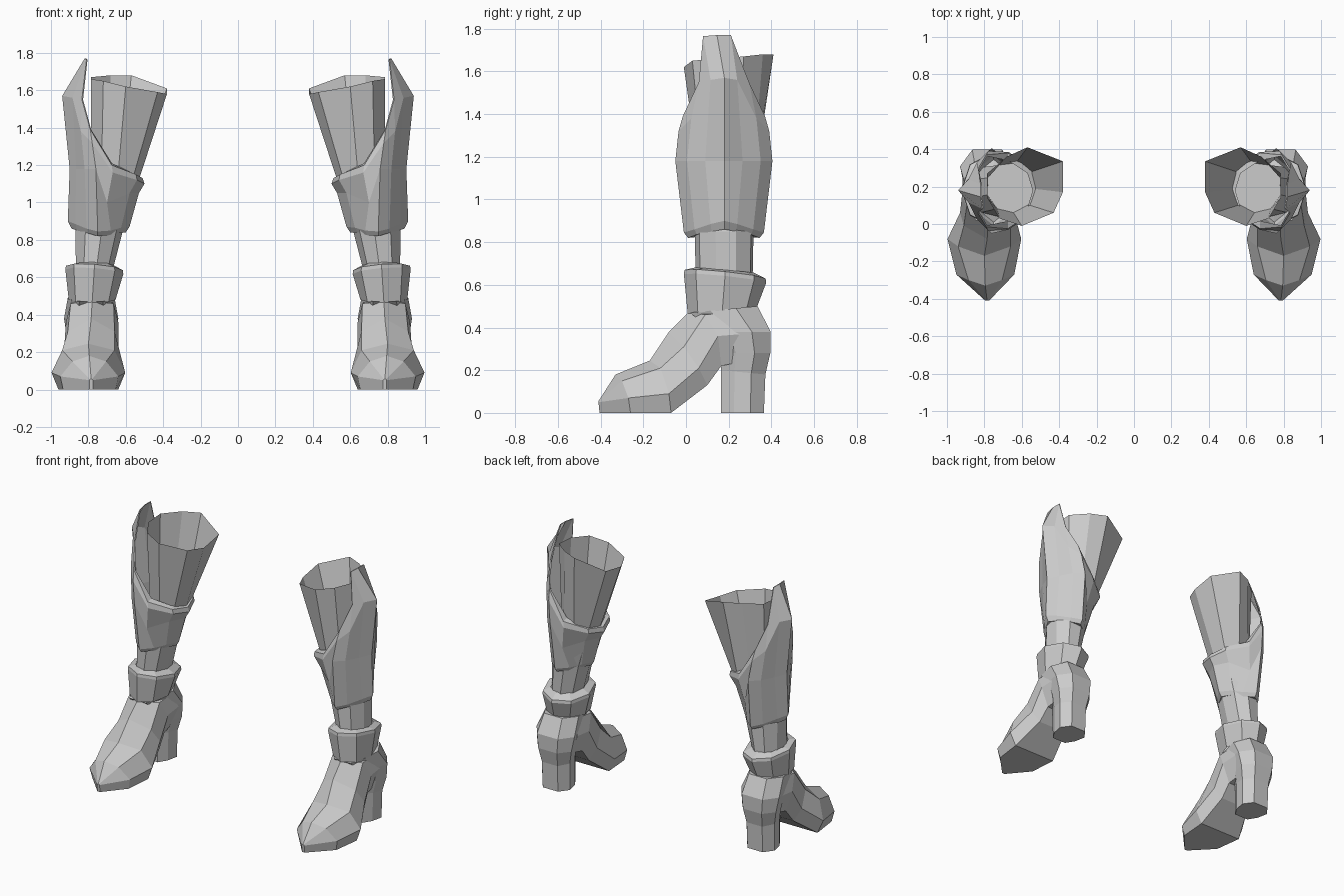
import bpy, bmesh
from math import sin, cos, radians, tau

cube = bpy.data.objects.get("Cube")
if cube:
    bpy.data.objects.remove(cube, do_unlink=True)

grey = bpy.data.materials.new("plain_grey")
grey.use_nodes = True
grey.diffuse_color = (0.6, 0.6, 0.6, 1)
grey.node_tree.nodes["Principled BSDF"].inputs["Base Color"].default_value = grey.diffuse_color


def ring(cx, cy, rx, ry, z, n=8, turn=0, tilt_x=0, tilt_y=0):
    """Ellipse of points, optionally tilted along x and y."""
    points = []
    for i in range(n):
        a = radians(turn) + tau * i / n
        points.append((cx + rx * cos(a), cy + ry * sin(a),
                       z + tilt_x * cos(a) + tilt_y * sin(a)))
    return points


def loft(name, rings, cap_start=False, cap_end=False):
    """Skin closed rings, once for each side of the pair."""
    for side, sign in (("left", 1), ("right", -1)):
        bm = bmesh.new()
        rows = [[bm.verts.new((sign * x, y, z)) for x, y, z in r] for r in rings]
        n = len(rows[0])
        for low, high in zip(rows, rows[1:]):
            for i in range(n):
                j = (i + 1) % n
                bm.faces.new((low[i], low[j], high[j], high[i]))
        if cap_start:
            bm.faces.new(rows[0][::-1])
        if cap_end:
            bm.faces.new(rows[-1])
        bmesh.ops.remove_doubles(bm, verts=bm.verts[:], dist=0.001)
        bmesh.ops.recalc_face_normals(bm, faces=bm.faces[:])
        mesh = bpy.data.meshes.new(f"{side}_{name}")
        bm.to_mesh(mesh)
        bm.free()
        mesh.materials.append(grey)
        bpy.context.collection.objects.link(bpy.data.objects.new(mesh.name, mesh))


# Foot: sections from toe to instep (centre x, then top, shoulder, side, bottom
# as half width, y, z)
sections = [
    (.785, [(0, -.41, .055), (.005, -.41, .055), (.01, -.41, .05), (.01, -.405, 0)]),
    (.795, [(0, -.33, .18), (.09, -.30, .15), (.155, -.27, .07), (.14, -.26, 0)]),
    (.80, [(0, -.17, .245), (.14, -.12, .21), (.197, -.08, .09), (.16, -.07, 0)]),
    (.785, [(0, -.08, .38), (.125, -.01, .31), (.145, .06, .21), (.11, .10, .13)]),
    (.78, [(0, .01, .47), (.115, .09, .46), (.14, .15, .36), (.10, .165, .22)]),
    (.78, [(0, .18, .48), (.11, .22, .47), (.135, .27, .37), (.09, .26, .24)]),
]
foot = []
for cx, section in sections:
    half = [(cx + w, y, z) for w, y, z in section]
    foot.append(half + [(2 * cx - x, y, z) for x, y, z in half[:0:-1]])
loft("foot", foot, cap_start=True, cap_end=True)


# Block heel, narrow in front and broad behind, flowing into the heel counter
def heel_ring(front, back, half_width, z, tilt=0):
    outline = [(.5, 0), (.85, .3), (1, .68), (.55, 1)]
    outline += [(-w, t) for w, t in reversed(outline)]
    return [(.785 + half_width * w, front + (back - front) * t, z + tilt * t)
            for w, t in outline]


loft("heel", [
    heel_ring(.165, .365, .105, 0),
    heel_ring(.165, .372, .108, .20, -.02),
    heel_ring(.165, .395, .13, .28),
    heel_ring(.12, .397, .145, .38),
    heel_ring(.02, .335, .125, .47, .03),
], cap_start=True, cap_end=True)

# Flared ankle cuff with a rim folded inward
loft("ankle_cuff", [
    ring(.78, .17, .125, .162, .48, tilt_y=.015),
    ring(.768, .183, .155, .193, .63, tilt_x=.012, tilt_y=-.02),
    ring(.768, .183, .152, .19, .65, tilt_x=.012, tilt_y=-.02),
    ring(.775, .18, .10, .135, .67, tilt_y=-.012),
])

# Ankle tube between the cuff and the calf guard
knee = ring(.66, .195, .13, .135, 1.12, 9, -17)
loft("ankle_tube", [
    ring(.775, .18, .095, .135, .6, 9, -17),
    ring(.745, .18, .13, .14, .85, 9, -17),
    knee,
])

# Leg tube leaning inward to an open top, closed at its floor
top_edge = [(.785, .14, 1.66), (.785, .27, 1.67), (.68, .36, 1.68),
            (.57, .41, 1.68), (.38, .335, 1.61), (.38, .17, 1.58),
            (.43, .06, 1.59), (.60, -.01, 1.62), (.72, .03, 1.65)]
loft("leg_tube", [knee, top_edge], cap_start=True)

# Calf guard columns from the outer side round the front to the inner side
columns = [
    [(.89, .18, .86), (.91, .18, .90), (.90, .18, 1.18), (.94, .18, 1.57), (.82, .145, 1.77)],
    [(.86, .12, .85), (.87, .115, .885), (.865, .09, 1.18), (.885, .115, 1.56), (.81, .08, 1.765)],
    [(.80, .05, .835), (.81, .04, .86), (.82, .005, 1.18), (.84, .025, 1.38), (.835, .06, 1.55)],
    [(.75, .01, .82), (.75, -.01, .845), (.76, -.05, 1.18), (.78, -.035, 1.32), (.79, -.015, 1.39)],
    [(.69, .06, .825), (.68, .05, .85), (.70, .0, 1.0), (.67, -.03, 1.16), (.675, -.025, 1.2)],
    [(.64, .11, .84), (.625, .105, .865), (.58, .075, 1.05), (.54, .06, 1.12), (.545, .06, 1.15)],
    [(.60, .18, .84), (.58, .18, .87), (.53, .18, 1.05), (.50, .18, 1.10), (.51, .18, 1.13)],
]
back = [[(x, .355 - y, z) for x, y, z in c] for c in columns[-2:0:-1]]
back[-1][-1] = (.82, .21, 1.77)
guard = [list(row) for row in zip(*columns, *back)]


def toward_leg(points, amount):
    """Move low points toward the leg axis; the tall point stays thin."""
    moved = []
    for x, y, z in points:
        f = amount if z < 1.3 else 0.04
        moved.append((x + (.67 - x) * f, y + (.18 - y) * f, z + .01 * (z < 1.3)))
    return moved


under_lip = [(x + (.745 - x) * .2, y + (.18 - y) * .2, z + .01) for x, y, z in guard[0]]
loft("calf_guard", [under_lip] + guard + [toward_leg(guard[-1], .2)])
